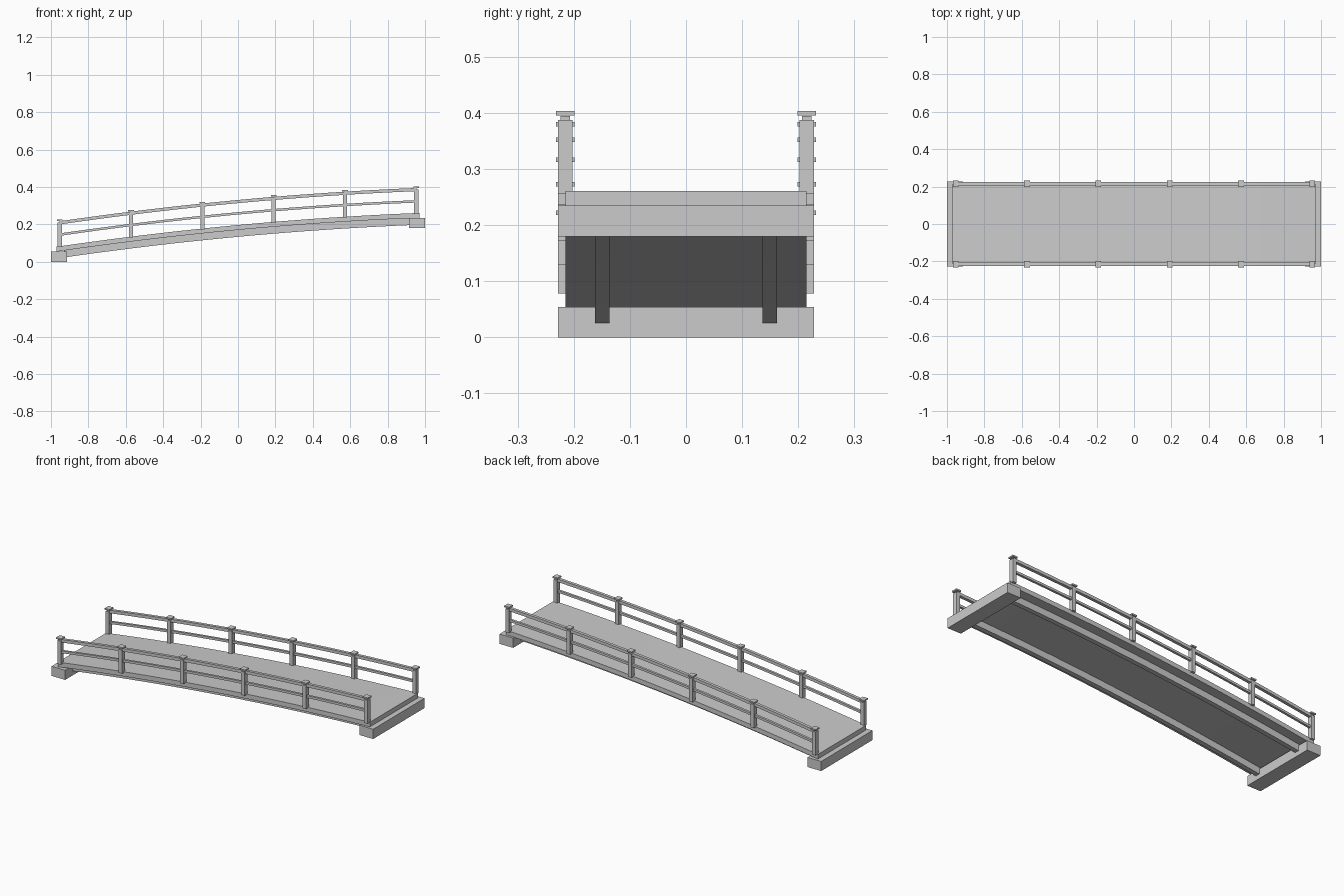
import bpy, bmesh

if "Cube" in bpy.data.objects:
    bpy.data.objects.remove(bpy.data.objects["Cube"])

mat = bpy.data.materials.new("light_grey")
mat.diffuse_color = (0.6, 0.6, 0.6, 1)
mat.use_nodes = True
mat.node_tree.nodes["Principled BSDF"].inputs["Base Color"].default_value = mat.diffuse_color


def arc(x):
    """Height of the deck surface along the rising curve."""
    return 0.1965 + 0.0932 * x - 0.0274 * x * x


def finish(name, bm):
    bmesh.ops.recalc_face_normals(bm, faces=bm.faces)
    me = bpy.data.meshes.new(name)
    bm.to_mesh(me)
    bm.free()
    me.materials.append(mat)
    ob = bpy.data.objects.new(name, me)
    bpy.context.collection.objects.link(ob)
    return ob


def box(name, x0, x1, y0, y1, z0, z1):
    bm = bmesh.new()
    bmesh.ops.create_cube(bm, size=1)
    for v in bm.verts:
        v.co = (x0 + (v.co.x + .5) * (x1 - x0),
                y0 + (v.co.y + .5) * (y1 - y0),
                z0 + (v.co.z + .5) * (z1 - z0))
    return finish(name, bm)


def curved_bar(name, x0, x1, y, width, low, high, n=20):
    """Rectangular bar following the arc, between two offsets from it."""
    bm = bmesh.new()
    rings = []
    for i in range(n + 1):
        x = x0 + (x1 - x0) * i / n
        rings.append([bm.verts.new((x, y + s * width / 2, arc(x) + h))
                      for s, h in ((-1, low), (1, low), (1, high), (-1, high))])
    for a, b in zip(rings, rings[1:]):
        for k in range(4):
            bm.faces.new((a[k], a[(k + 1) % 4], b[(k + 1) % 4], b[k]))
    bm.faces.new(rings[0])
    bm.faces.new(rings[-1])
    return finish(name, bm)


# Deck slab and end supports
curved_bar("deck", -0.97, 0.97, 0, 0.43, -0.026, 0)
box("low_abutment", -1, -0.915, -0.228, 0.228, 0, 0.054)
box("high_abutment", 0.915, 1, -0.228, 0.228, 0.18, 0.235)

for side, s in (("front", -1), ("back", 1)):
    # Beam under the deck
    curved_bar(side + "_beam", -0.93, 0.93, s * 0.149, 0.026, -0.063, -0.026)
    y = s * 0.215
    # Handrails
    curved_bar(side + "_top_rail", -0.955, 0.955, y, 0.017, 0.117, 0.134)
    curved_bar(side + "_middle_rail", -0.955, 0.955, y, 0.013, 0.056, 0.069)
    # Posts with flat caps
    for i in range(6):
        x = -0.953 + 1.906 * i / 5
        z = arc(x)
        box(f"{side}_post_{i}", x - .011, x + .011, y - .013, y + .013, z - .005, z + .127)
        box(f"{side}_cap_{i}", x - .0155, x + .0155, y - .0165, y + .0165, z + .135, z + .143)
